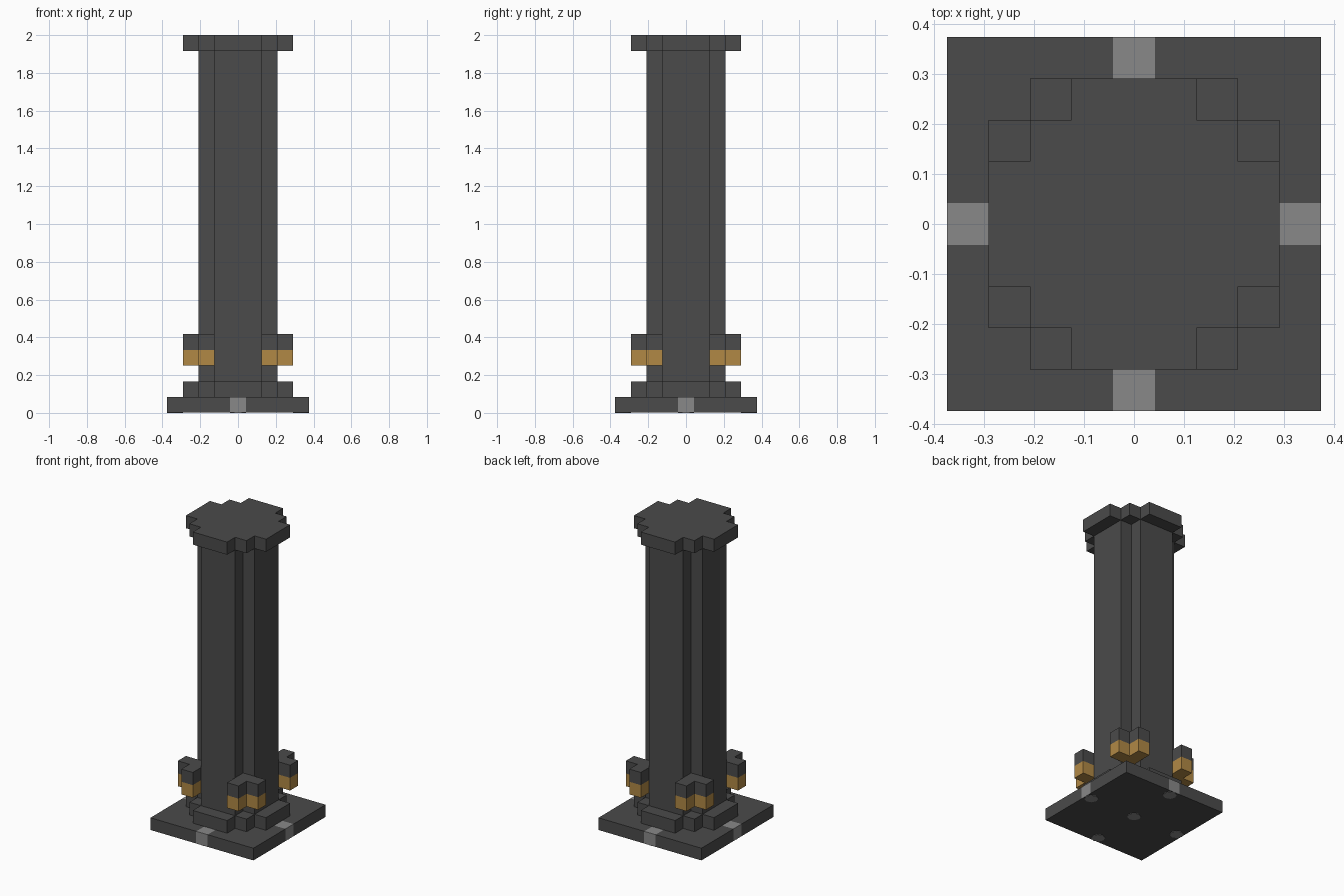
import bpy
import bmesh
from math import pi
from mathutils import Matrix, Vector

if "Cube" in bpy.data.objects:
    bpy.data.objects.remove(bpy.data.objects["Cube"])

U = 2 / 24  # one block


def material(name, color):
    mat = bpy.data.materials.new(name)
    mat.use_nodes = True
    mat.diffuse_color = (*color, 1)
    mat.node_tree.nodes["Principled BSDF"].inputs["Base Color"].default_value = (*color, 1)
    return mat


dark = material("dark_stone", (0.07, 0.07, 0.07))
grey = material("light_grey", (0.25, 0.25, 0.25))
amber = material("amber", (0.44, 0.25, 0.06))


def finish(name, bm, *mats):
    bmesh.ops.recalc_face_normals(bm, faces=bm.faces)
    mesh = bpy.data.meshes.new(name)
    bm.to_mesh(mesh)
    bm.free()
    for mat in mats:
        mesh.materials.append(mat)
    obj = bpy.data.objects.new(name, mesh)
    bpy.context.collection.objects.link(obj)
    return obj


def turned(points, quarter):
    spin = Matrix.Rotation(quarter * pi / 2, 3, "Z")
    return [spin @ Vector((x, y, 0)) for x, y in points]


def prism(name, outline, bottom, top, mat):
    """Extrude a plan outline, measured in blocks, between two heights."""
    bm = bmesh.new()
    face = bm.faces.new([bm.verts.new((p.x * U, p.y * U, bottom * U)) for p in outline])
    new = bmesh.ops.extrude_face_region(bm, geom=[face])["geom"]
    # the starting face stays as the underside
    if not any(len(f.verts) == len(outline) and f.calc_center_median().z < bottom * U + 1e-5
               for f in bm.faces):
        bm.faces.new(face.verts)
    moved = [v for v in new if isinstance(v, bmesh.types.BMVert)]
    bmesh.ops.translate(bm, verts=moved, vec=(0, 0, (top - bottom) * U))
    return finish(name, bm, mat)


def full_plan(corner):
    return [p for q in range(4) for p in turned(corner, q)]


# Square base with a light block set in the middle of each edge
bm = bmesh.new()
bmesh.ops.create_grid(bm, x_segments=9, y_segments=9, size=4.5 * U)
floor = bm.faces[:]
new = bmesh.ops.extrude_face_region(bm, geom=floor, use_keep_orig=True)["geom"]
bmesh.ops.translate(bm, verts=[v for v in new if isinstance(v, bmesh.types.BMVert)],
                    vec=(0, 0, U))
for f in bm.faces:
    c = f.calc_center_median()
    near, far = sorted((abs(c.x), abs(c.y)))
    f.material_index = int(near < 0.4 * U and far > 3.6 * U and c.z > 0.1 * U)
for v in bm.verts:
    v.co.z = max(v.co.z, 0.003)
finish("base", bm, dark, grey)

# Light discs under the base
for i, (x, y) in enumerate([(0, 0), (4, 0), (0, 4), (-4, 0), (0, -4)]):
    bm = bmesh.new()
    bmesh.ops.create_cone(bm, cap_ends=True, segments=8, radius1=U / 2, radius2=U / 2,
                          depth=0.005, matrix=Matrix.Translation((x * U, y * U, 0.0025)))
    finish(f"underside_disc_{i + 1}", bm, grey)

# Stepped plinth and capital share one plan; the shaft has notched corners
wide = full_plan([(3.5, 1.5), (2.5, 1.5), (2.5, 2.5), (1.5, 2.5), (1.5, 3.5)])
narrow = full_plan([(2.5, 1.5), (1.5, 1.5), (1.5, 2.5)])
prism("plinth", wide, 1, 2, dark)
prism("shaft", narrow, 2, 23, dark)
prism("capital", wide, 23, 24, dark)

# Corner lamps
lamp = [(1.5, 1.5), (3.5, 1.5), (3.5, 2.5), (2.5, 2.5), (2.5, 3.5), (1.5, 3.5)]
for q, corner in enumerate(("back_left", "back_right", "front_right", "front_left")):
    prism(f"lamp_glow_{corner}", turned(lamp, q), 3, 4, amber)
    prism(f"lamp_cover_{corner}", turned(lamp, q), 4, 5, dark)
